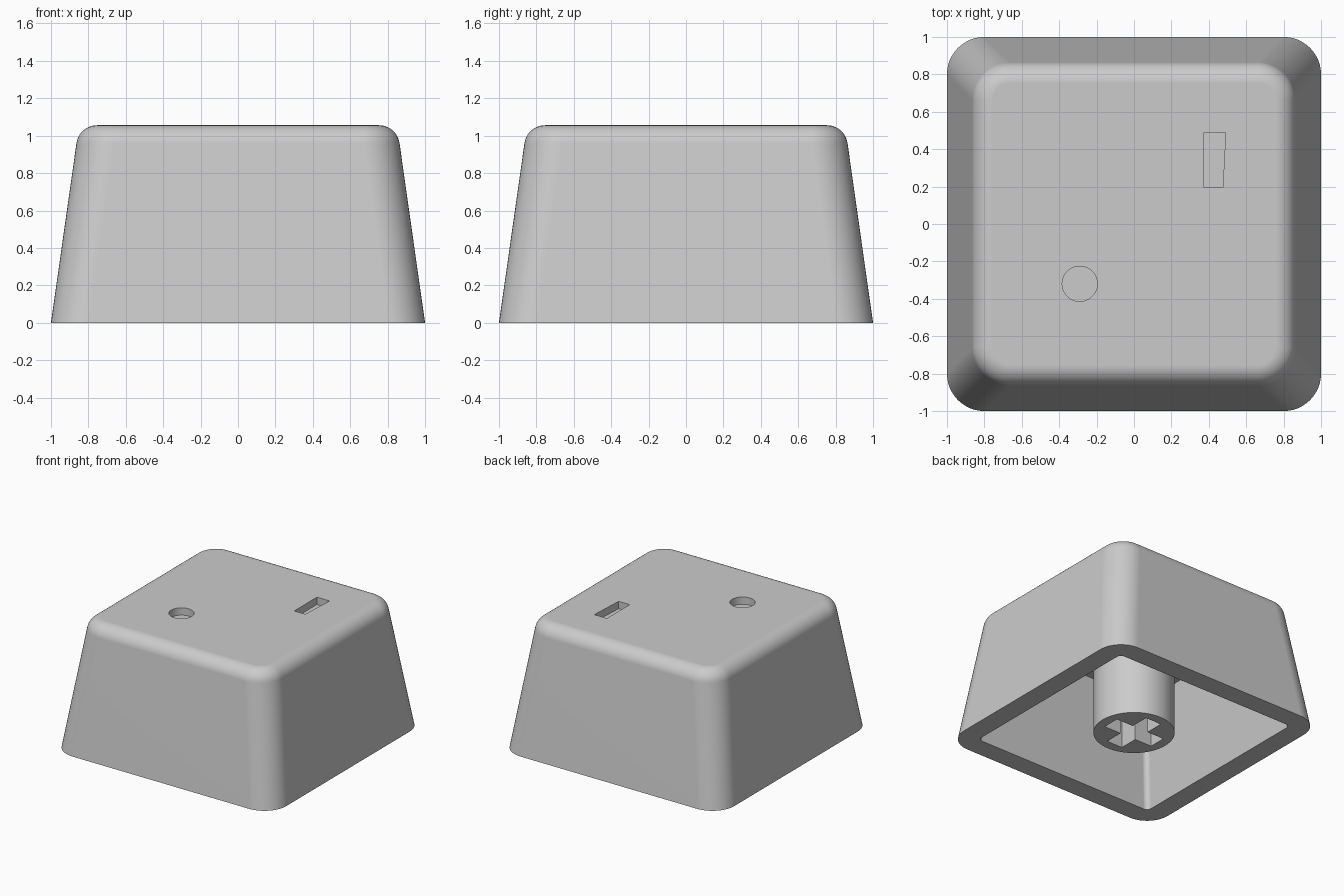
import bpy, bmesh
from math import cos, sin, pi, radians, atan

cube = bpy.data.objects.get("Cube")
if cube:
    bpy.data.objects.remove(cube, do_unlink=True)

grey = bpy.data.materials.new("grey plastic")
grey.use_nodes = True
GREY = (0.6, 0.6, 0.6, 1)
grey.diffuse_color = GREY
grey.node_tree.nodes["Principled BSDF"].inputs["Base Color"].default_value = GREY


def rounded_square(half, radius, steps=12):
    """Outline of a square with rounded corners, anticlockwise."""
    c = half - radius
    pts = []
    for i, (sx, sy) in enumerate([(1, 1), (-1, 1), (-1, -1), (1, -1)]):
        for k in range(steps + 1):
            a = pi / 2 * (i + k / steps)
            pts.append((sx * c + radius * cos(a), sy * c + radius * sin(a)))
    return pts


def circle(x, y, r, n=64):
    return [(x + r * cos(2 * pi * i / n), y + r * sin(2 * pi * i / n)) for i in range(n)]


def loft(name, rings):
    """Skin a list of (outline, z) rings and close both ends."""
    bm = bmesh.new()
    loops = [[bm.verts.new((x, y, z)) for x, y in pts] for pts, z in rings]
    n = len(loops[0])
    for low, high in zip(loops, loops[1:]):
        for i in range(n):
            j = (i + 1) % n
            bm.faces.new((low[i], low[j], high[j], high[i]))
    bm.faces.new(loops[0])
    bm.faces.new(loops[-1])
    bmesh.ops.recalc_face_normals(bm, faces=bm.faces)
    mesh = bpy.data.meshes.new(name)
    bm.to_mesh(mesh)
    bm.free()
    mesh.materials.append(grey)
    obj = bpy.data.objects.new(name, mesh)
    bpy.context.collection.objects.link(obj)
    return obj


def activate(obj):
    bpy.ops.object.select_all(action='DESELECT')
    obj.select_set(True)
    bpy.context.view_layer.objects.active = obj


def cut(obj, outline, z0, z1):
    """Remove a straight prism from the object."""
    cutter = loft("cutter", [(outline, z0), (outline, z1)])
    cutter.hide_render = True
    mod = obj.modifiers.new("cut", 'BOOLEAN')
    mod.operation, mod.solver, mod.object = 'DIFFERENCE', 'EXACT', cutter
    activate(obj)
    bpy.ops.object.modifier_apply(modifier=mod.name)
    bpy.data.objects.remove(cutter, do_unlink=True)


def smooth(obj):
    activate(obj)
    bpy.ops.object.shade_smooth_by_angle(angle=radians(30))
    mod = obj.modifiers.new("flat sides", 'WEIGHTED_NORMAL')
    mod.keep_sharp = True


HEIGHT, SLOPE, FILLET, CORNER = 1.056, 0.142, 0.111, 0.2
TILT = atan(SLOPE)

# Hollow shell: ceiling, inner wall, rim, tapered outer wall, rounded top edge
rings = [(rounded_square(0.715, 0.04), 0.86),
         (rounded_square(0.833, 0.04), 0),
         (rounded_square(1, CORNER), 0)]
arc_z = HEIGHT - FILLET
shoulder = 1 - SLOPE * (arc_z + FILLET * sin(TILT))
for k in range(11):
    a = TILT + (pi / 2 - TILT) * k / 10
    half = shoulder - FILLET * (cos(TILT) - cos(a))
    rings.append((rounded_square(half, CORNER - (shoulder - half)),
                  arc_z + FILLET * sin(a)))
shell = loft("cap_shell", rings)

# Shallow round recess and tapered slot in the top
FLOOR = HEIGHT - 0.06
cut(shell, circle(-0.29, -0.32, 0.094, 48), FLOOR, 1.2)
cut(shell, [(0.375, 0.195), (0.475, 0.195), (0.49, 0.49), (0.375, 0.49)], FLOOR, 1.2)
smooth(shell)

# Central stem with a cross-shaped socket
stem = loft("stem", [(circle(0, 0, 0.306), 0), (circle(0, 0, 0.306), 0.88)])
L, W = 0.228, 0.072
cross = []
for c, s in [(1, 0), (0, 1), (-1, 0), (0, -1)]:
    for x, y in [(L, -W), (L, W), (W, W)]:
        cross.append((c * x - s * y, s * x + c * y))
cut(stem, cross, -0.1, 0.45)
smooth(stem)
